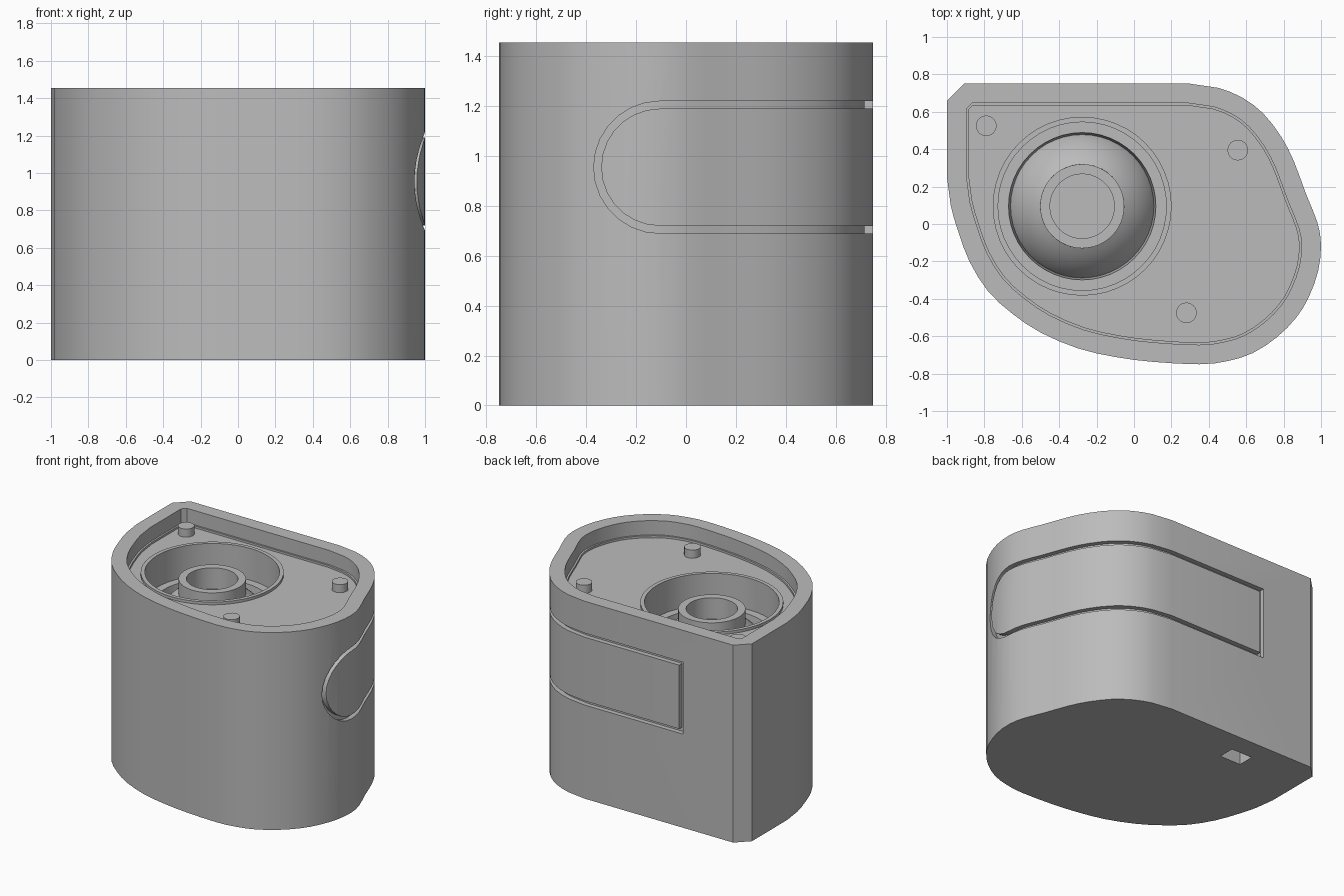
import bpy, bmesh, math
from mathutils import Vector

if "Cube" in bpy.data.objects:
    bpy.data.objects.remove(bpy.data.objects["Cube"])

grey = bpy.data.materials.new("plain_grey")
grey.use_nodes = True
grey.diffuse_color = (0.5, 0.5, 0.5, 1)
grey.node_tree.nodes["Principled BSDF"].inputs["Base Color"].default_value = (0.5, 0.5, 0.5, 1)

HEIGHT, FLOOR = 1.455, 1.335
BOWL = Vector((-0.277, 0.095))

# Housing outline, clockwise from the chamfered back corner
CONTROL = [Vector(p) for p in (
    (-1, .66), (-.91, .75), (.3, .75), (.45, .728), (.58, .675), (.69, .592),
    (.787, .467), (.855, .335), (.92, .16), (.98, .01), (1, -.11), (.985, -.25),
    (.935, -.39), (.868, -.5), (.765, -.605), (.635, -.69), (.5, -.733), (.35, -.75),
    (.1, -.737), (-.1, -.711), (-.3, -.665), (-.5, -.58), (-.65, -.48),
    (-.78, -.36), (-.88, -.2), (-.94, -.04), (-.98, .1), (-1, .25))]

# Round the curved stretch with one interpolated point per side
OUTLINE = []
for i, p in enumerate(CONTROL):
    OUTLINE.append(p)
    if 3 <= i <= len(CONTROL) - 3:
        OUTLINE.append((9 * (p + CONTROL[i + 1]) - CONTROL[i - 1] - CONTROL[i + 2]) / 16)


def inset(points, d):
    """Move every side of a clockwise outline inwards by d."""
    out = []
    for i, p in enumerate(points):
        a = (p - points[i - 1]).normalized()
        b = (points[(i + 1) % len(points)] - p).normalized()
        na, nb = Vector((a.y, -a.x)), Vector((b.y, -b.x))
        out.append(p + (na + nb) * d / (1 + na.dot(nb)))
    return out


def finish(name, bm):
    bmesh.ops.recalc_face_normals(bm, faces=bm.faces)
    mesh = bpy.data.meshes.new(name)
    bm.to_mesh(mesh)
    bm.free()
    mesh.materials.append(grey)
    obj = bpy.data.objects.new(name, mesh)
    bpy.context.collection.objects.link(obj)
    return obj


def loft(name, lower, upper):
    """Closed solid between two rings with the same number of points."""
    bm = bmesh.new()
    lo = [bm.verts.new(p) for p in lower]
    up = [bm.verts.new(p) for p in upper]
    bm.faces.new(lo)
    bm.faces.new(up)
    for i in range(len(lo)):
        j = (i + 1) % len(lo)
        bm.faces.new((lo[i], lo[j], up[j], up[i]))
    return finish(name, bm)


def prism(name, points, z0, z1, top_points=None):
    return loft(name, [(p.x, p.y, z0) for p in points],
                [(p.x, p.y, z1) for p in top_points or points])


def circle(center, r, n=48):
    return [center + Vector((math.cos(t), math.sin(t))) * r
            for t in (2 * math.pi * i / n for i in range(n))]


def lathe(name, profile, n=48):
    """Spin a profile of (radius, height) round the bowl centre."""
    bm = bmesh.new()
    verts = [bm.verts.new((BOWL.x + r, BOWL.y, z)) for r, z in profile]
    edges = [bm.edges.new(e) for e in zip(verts, verts[1:])]
    bmesh.ops.spin(bm, geom=verts + edges, cent=(BOWL.x, BOWL.y, 0),
                   axis=(0, 0, 1), angle=2 * math.pi, steps=n)
    bmesh.ops.remove_doubles(bm, verts=bm.verts, dist=1e-4)
    return finish(name, bm)


def combine(obj, cutter, operation="DIFFERENCE"):
    mod = obj.modifiers.new("cut", "BOOLEAN")
    mod.object, mod.operation, mod.solver = cutter, operation, "EXACT"
    bpy.context.view_layer.objects.active = obj
    bpy.ops.object.modifier_apply(modifier=mod.name)
    bpy.data.objects.remove(cutter)


def stadium(name, x0, radius, n=14):
    """Side-facing panel block with a rounded front end."""
    pts = [(1.2, .955 + radius)]
    for i in range(n + 1):
        t = math.pi * (.5 + i / n)
        pts.append((-.105 + math.cos(t) * radius, .955 + math.sin(t) * radius))
    pts.append((1.2, .955 - radius))
    return loft(name, [(x0, y, z) for y, z in pts], [(1.3, y, z) for y, z in pts])


# Housing with the tray recess in its top, stepped at the foot of its wall
housing = prism("housing", OUTLINE, 0, HEIGHT)
combine(housing, prism("tray_cutter", inset(OUTLINE, .104), FLOOR + .015, HEIGHT + .01))
combine(housing, prism("tray_foot_cutter", inset(OUTLINE, .117), FLOOR, HEIGHT + .01))

# Stepped round well
combine(housing, prism("well_cutter", circle(BOWL, .452), 1.12, HEIGHT))
combine(housing, prism("hole_cutter", circle(BOWL, .38), 1, 1.13, circle(BOWL, .395)))

# Groove round the wraparound side panel
groove = stadium("groove_cutter", -.5, .265)
combine(groove, stadium("panel_cutter", -.47, .235))
shell = prism("shell_cutter", inset(OUTLINE, -.05), .5, 1.4)
combine(shell, prism("core_cutter", inset(OUTLINE, .035), .4, 1.5))
combine(groove, shell, "INTERSECT")
combine(housing, groove)

# Small slot in the underside
slot = [Vector((-.44 + sx * .085, .535 + sy * .06))
        for sx, sy in ((-1, -1), (-1, 1), (1, 1), (1, -1))]
combine(housing, prism("slot_cutter", slot, -.1, .235))

# Raised lip round the well
lip = lathe("well_lip", [(.45, 1.2), (.45, 1.355), (.478, 1.355), (.478, 1.3), (.45, 1.2)])

# Dome with the cup on top
dome = [(.43 * math.cos(t), .833 + .43 * math.sin(t))
        for t in (math.radians(25 + 33.4 * i / 8) for i in range(9))]
cup = lathe("domed_cup", [(0, .99), (.389, .99)] + dome
            + [(.225, 1.305), (.172, 1.305), (.172, 1.15), (0, 1.15)])

# Locating pegs
parts = [housing, lip, cup]
for label, x, y in (("back_right", -.79, .525), ("back_left", .555, .395),
                    ("front_left", .28, -.475)):
    parts.append(prism(label + "_peg", circle(Vector((x, y)), .055, 24), FLOOR - .02, FLOOR + .06))

# Smooth curved walls, crisp edges
for part in parts:
    part.data.shade_smooth()
    part.data.set_sharp_from_angle(angle=math.radians(30))
